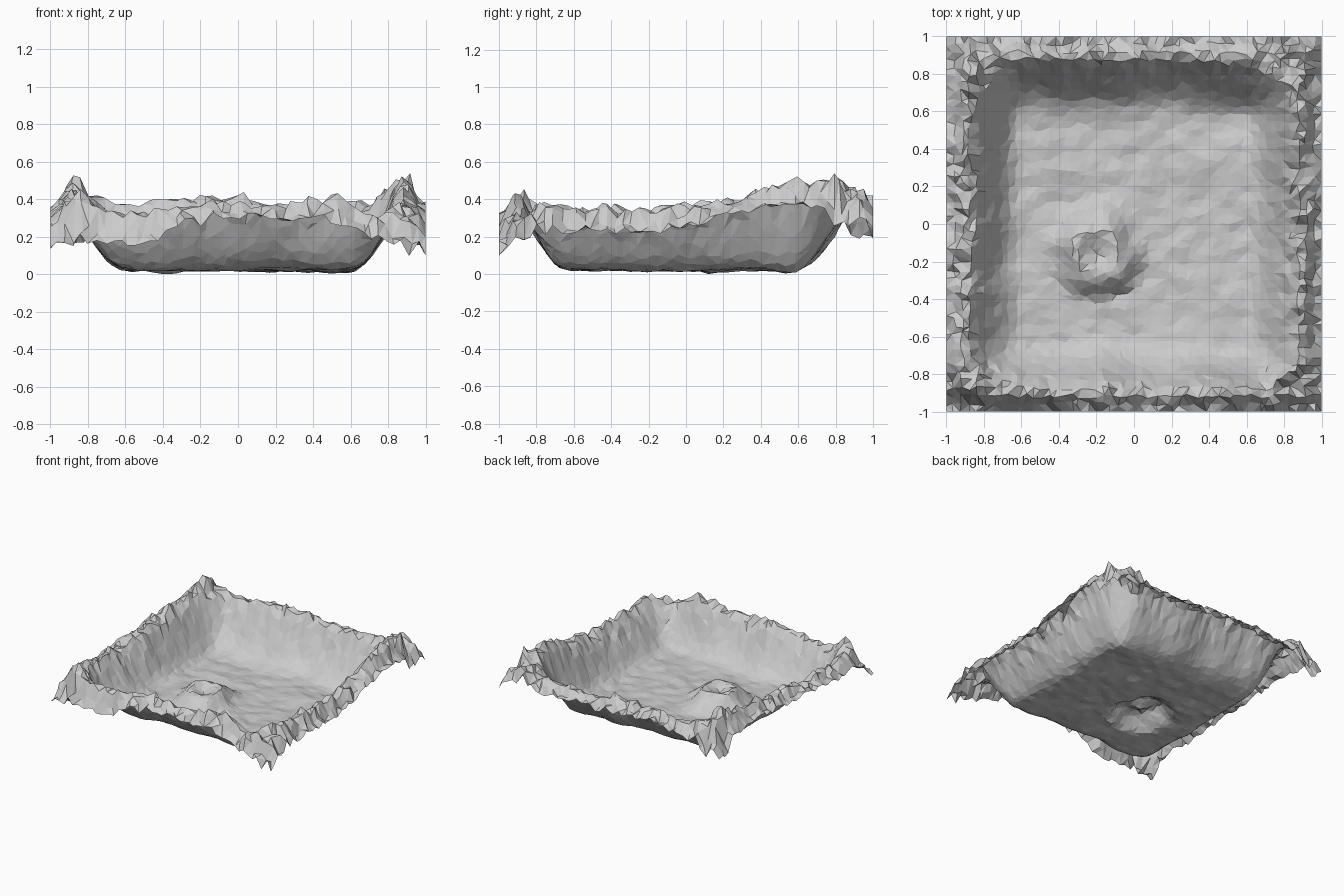
import bpy, bmesh, random
from mathutils import noise, Vector

if "Cube" in bpy.data.objects:
    bpy.data.objects.remove(bpy.data.objects["Cube"])

random.seed(4)
SEG = 48


def interp(table, t):
    """Linear lookup in a list of (position, height) pairs."""
    if t <= table[0][0]:
        return table[0][1]
    for (a, ha), (b, hb) in zip(table, table[1:]):
        if t <= b:
            return ha + (hb - ha) * (t - a) / (b - a)
    return table[-1][1]


def smooth(u):
    u = max(0.0, min(1.0, u))
    return u * u * (3 - 2 * u)


def ripple(x, y, freq, seed):
    return noise.noise(Vector((x * freq, y * freq, seed)))


# Each side: outer edge heights, crest heights, foot and top of the inner wall
front = dict(
    edge=[(-1, .13), (-.8, .22), (-.6, .17), (-.45, .19), (-.28, .3), (0, .31), (.4, .33), (.6, .25), (.8, .2), (1, .11)],
    crest=[(-1, .3), (-.85, .40), (-.6, .37), (-.15, .42), (.2, .38), (.5, .46), (.7, .36), (.9, .34), (1, .25)],
    foot=.57, top=.93)
back = dict(
    edge=[(-1, .19), (-.8, .3), (-.3, .36), (.2, .33), (.6, .33), (.85, .38), (1, .29)],
    crest=[(-1, .38), (-.85, .49), (-.65, .37), (-.35, .42), (-.1, .44), (.2, .39), (.55, .4), (.75, .42), (.9, .5), (1, .4)],
    foot=.52, top=.90)
left = dict(
    edge=[(-1, .13), (-.8, .28), (-.3, .3), (.3, .35), (.7, .36), (1, .19)],
    crest=[(-1, .3), (-.8, .42), (-.5, .37), (-.2, .37), (.2, .41), (.55, .45), (.8, .49), (1, .38)],
    foot=.55, top=.90)
right = dict(
    edge=[(-1, .11), (-.85, .24), (-.5, .25), (-.2, .23), (0, .27), (.3, .35), (.5, .38), (.68, .36), (.82, .29), (1, .29)],
    crest=[(-1, .25), (-.85, .37), (-.5, .36), (0, .37), (.3, .42), (.6, .52), (.8, .51), (1, .4)],
    foot=.55, top=.91)


def height(x, y):
    rim = total = bend = 0.0
    for side, across, along in ((front, -y, x), (back, y, x), (left, -x, y), (right, x, y)):
        d = 1 - across
        e, c = interp(side["edge"], along), interp(side["crest"], along)
        w = 1 / (d + .03) ** 3
        rim += w * (e + (c - e) * smooth(d / .11))
        total += w
        u = (across - side["foot"]) / (side["top"] - side["foot"])
        u += .12 * ripple(x, y, 3, 8)
        bend += max(0.0, min(1.0, u)) ** 2.5
    rim /= total
    wall = smooth(bend ** .6)

    # Rippled floor with a cratered mound, steeper on its front side
    floor = .035 + .02 * ripple(x, y * 1.5, 3, 1) + .014 * ripple(x, y * 1.4, 9, 5)
    dy = y + .17
    r = ((x + .2) ** 2 + (dy * (.85 if dy > 0 else 1.15)) ** 2) ** .5
    r += .05 * ripple(x, y, 7, 2)
    floor += .12 * smooth((.28 - r) / .17) - .06 * smooth((.13 - r) / .12)

    # Jagged rim, roughest at the corners
    rough = .05 + .05 * smooth((min(abs(x), abs(y)) - .65) / .2)
    jag = ripple(x, y, 12, 3) * rough + random.uniform(-.4, .4) * rough
    return floor + (rim - floor) * wall + jag * wall ** 1.5


# Terrain basin: jittered grid lifted by the height function
bm = bmesh.new()
bmesh.ops.create_grid(bm, x_segments=SEG, y_segments=SEG, size=1)
step = 2 / SEG
for v in bm.verts:
    if abs(v.co.x) < .999:
        v.co.x += random.uniform(-.32, .32) * step
    if abs(v.co.y) < .999:
        v.co.y += random.uniform(-.32, .32) * step
for v in bm.verts:
    v.co.z = height(v.co.x, v.co.y)
lowest = min(v.co.z for v in bm.verts)
for v in bm.verts:
    v.co.z -= lowest
bmesh.ops.triangulate(bm, faces=bm.faces[:], quad_method='BEAUTY')

mesh = bpy.data.meshes.new("terrain_basin")
bm.to_mesh(mesh)
bm.free()
bpy.context.collection.objects.link(bpy.data.objects.new("terrain_basin", mesh))
